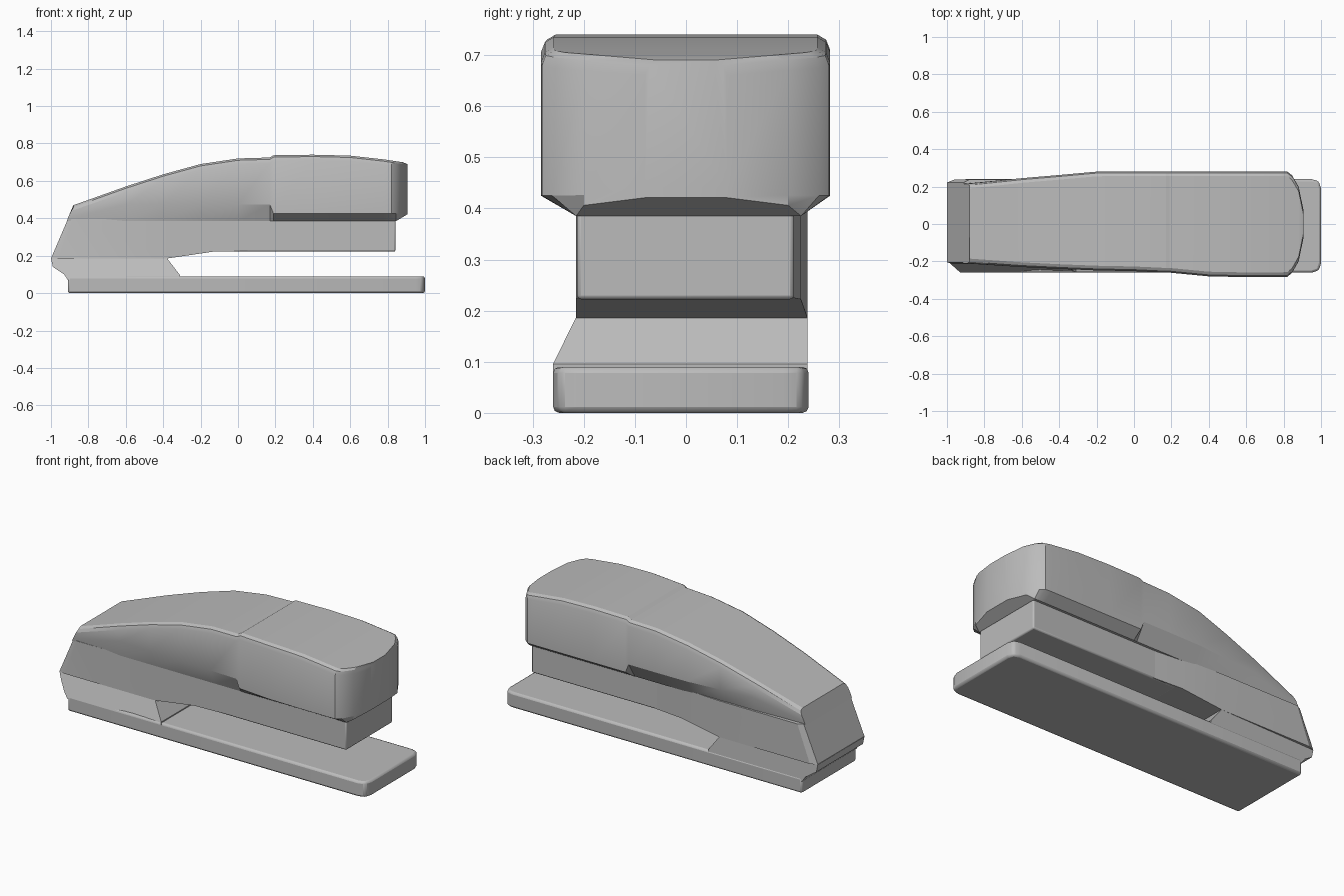
import bpy
import bmesh

cube = bpy.data.objects.get("Cube")
if cube:
    bpy.data.objects.remove(cube, do_unlink=True)

grey = bpy.data.materials.new("plain grey")
grey.use_nodes = True
colour = (0.5, 0.5, 0.5, 1)
grey.diffuse_color = colour
grey.node_tree.nodes["Principled BSDF"].inputs["Base Color"].default_value = colour


def loft(name, rings, bevel=0.0, segments=2):
    """Skin a row of matching rings, cap both ends and soften the edges."""
    bm = bmesh.new()
    loops = [[bm.verts.new(p) for p in ring] for ring in rings]
    count = len(loops[0])
    for a, b in zip(loops, loops[1:]):
        for i in range(count):
            j = (i + 1) % count
            bm.faces.new((a[i], a[j], b[j], b[i]))
    bm.faces.new(loops[0])
    bm.faces.new(loops[-1])
    bmesh.ops.recalc_face_normals(bm, faces=bm.faces)
    mesh = bpy.data.meshes.new(name)
    bm.to_mesh(mesh)
    bm.free()
    mesh.materials.append(grey)
    obj = bpy.data.objects.new(name, mesh)
    bpy.context.collection.objects.link(obj)
    bpy.ops.object.select_all(action="DESELECT")
    obj.select_set(True)
    bpy.context.view_layer.objects.active = obj
    bpy.ops.object.shade_smooth_by_angle(angle=0.4)
    if bevel:
        mod = obj.modifiers.new("soft edges", "BEVEL")
        mod.width = bevel
        mod.segments = segments
        mod.limit_method = "ANGLE"
        mod.angle_limit = 0.6
    return obj


# Base plate with clipped front corners
front, back, right, left, clip = 1.0, -0.91, -0.26, 0.24, 0.05
plan = [(back, right), (front - clip, right), (front - 0.012, right + 0.012),
        (front, right + clip), (front, left - clip),
        (front - 0.012, left - 0.012), (front - clip, left), (back, left)]
loft("base_plate", [[(x, y, 0) for x, y in plan],
                    [(x, y, 0.09) for x, y in plan]], 0.012)

# Heel block, flaring outward on the right side towards the base
heel = [(-0.91, 0.07), (-0.31, 0.07), (-0.31, 0.096), (-0.38, 0.187),
        (-1.0, 0.187), (-0.99, 0.14), (-0.93, 0.1)]


def heel_right(x, z):
    if x < -0.95:
        return -0.205
    return -0.215 - 0.045 * min(1, (0.187 - z) / 0.09)


def heel_left(x):
    return 0.222 if x < -0.95 else 0.238


loft("heel_block", [[(x, heel_right(x, z), z) for x, z in heel],
                    [(x, heel_left(x), z) for x, z in heel]])

# Arm: x at foot, x at top, foot height, right and left edges
arm = [(-1.0, -0.91, 0.185, -0.205, 0.222),
       (-0.96, -0.88, 0.185, -0.215, 0.238),
       (-0.38, -0.38, 0.185, -0.215, 0.238),
       (-0.13, -0.13, 0.222, -0.215, 0.225),
       (0.05, 0.05, 0.225, -0.212, 0.21)]
loft("arm", [[(xf, r, foot), (xf, l, foot), (xt, l, 0.395), (xt, r, 0.395)]
             for xf, xt, foot, r, l in arm])

# Staple magazine
loft("magazine", [[(x, -0.213, 0.222), (x, 0.211, 0.222),
                   (x, 0.211, 0.4), (x, -0.213, 0.4)] for x in (-0.1, 0.842)], 0.008)

# Cover: position, crown height, right and left edges
stations = [(-0.88, 0.47, -0.21, 0.215),
            (-0.6, 0.57, -0.23, 0.245),
            (-0.4, 0.635, -0.24, 0.262),
            (-0.2, 0.69, -0.248, 0.28),
            (0.0, 0.72, -0.252, 0.282),
            (0.17, 0.725, -0.26, 0.282),
            (0.19, 0.737, -0.26, 0.282),
            (0.4, 0.74, -0.28, 0.282),
            (0.6, 0.735, -0.284, 0.282),
            (0.78, 0.715, -0.284, 0.282),
            (0.82, 0.709, -0.282, 0.28),
            (0.845, 0.705, -0.262, 0.26),
            (0.88, 0.7, -0.2, 0.2),
            (0.905, 0.69, -0.08, 0.08)]


def cover_ring(x, crown, r, l):
    floor = 0.385 + max(0, x - 0.845) * 0.6
    flare = 0.04 if x > 0.18 else 0.09
    if x < -0.8 or x > 0.85:
        flare = 0.02
    foot_r, foot_l = max(r, -0.215), min(l, 0.225)
    lean = 0.035 if x < -0.8 else 0
    shoulder = crown - 0.03
    return [(x - lean, foot_r, floor), (x - lean * 0.8, r, floor + flare),
            (x - lean * 0.3, r, shoulder), (x, r + 0.008, crown - 0.01),
            (x, r + 0.025, crown), (x, l - 0.025, crown),
            (x, l - 0.008, crown - 0.01), (x - lean * 0.3, l, shoulder),
            (x - lean * 0.8, l, floor + flare), (x - lean, foot_l, floor)]


loft("top_cover", [cover_ring(*s) for s in stations])
